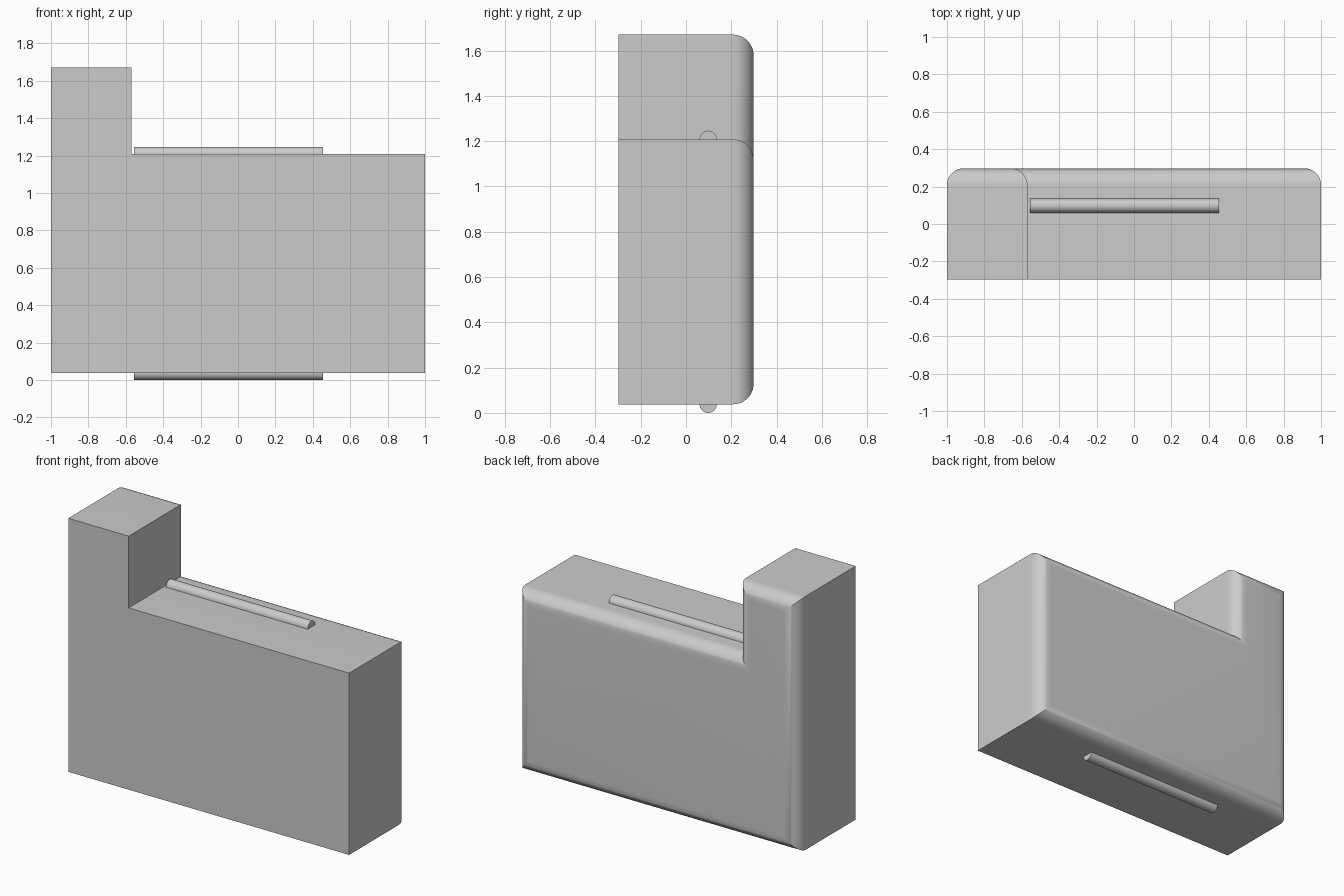
import bpy, bmesh, math

cube = bpy.data.objects.get("Cube")
if cube:
    bpy.data.objects.remove(cube, do_unlink=True)

grey = bpy.data.materials.new("light_grey")
grey.use_nodes = True
colour = (0.6, 0.6, 0.6, 1)
grey.diffuse_color = colour
grey.node_tree.nodes["Principled BSDF"].inputs["Base Color"].default_value = colour


def finish(name, bm):
    bmesh.ops.recalc_face_normals(bm, faces=bm.faces)
    mesh = bpy.data.meshes.new(name)
    bm.to_mesh(mesh)
    bm.free()
    mesh.materials.append(grey)
    obj = bpy.data.objects.new(name, mesh)
    bpy.context.collection.objects.link(obj)
    bpy.ops.object.select_all(action='DESELECT')
    obj.select_set(True)
    bpy.context.view_layer.objects.active = obj
    bpy.ops.object.shade_smooth_by_angle(angle=math.radians(30))
    return obj


def loft(bm, rings):
    # Join successive closed rings and cap both ends
    loops = [[bm.verts.new(p) for p in ring] for ring in rings]
    for a, b in zip(loops, loops[1:]):
        for i in range(len(a)):
            j = (i + 1) % len(a)
            bm.faces.new((a[i], a[j], b[j], b[i]))
    bm.faces.new(loops[0])
    bm.faces.new(loops[-1])


# Body: L-shaped outline, each corner with its inward direction
BOTTOM, STEP, TOP = 0.038, 1.208, 1.67
HALF_DEPTH, ROUND, SEGMENTS = 0.298, 0.09, 12
outline = [
    (-1, BOTTOM, 1, 1), (1, BOTTOM, -1, 1),
    (1, STEP, -1, -1), (-0.57, STEP, -1, -1),
    (-0.57, TOP, -1, -1), (-1, TOP, 1, -1),
]


def body_ring(y, inset):
    return [(x + dx * inset, y, z + dz * inset) for x, z, dx, dz in outline]


# Square front edge, quarter-round rim at the back
rings = [body_ring(-HALF_DEPTH, 0)]
for k in range(SEGMENTS + 1):
    a = math.pi / 2 * k / SEGMENTS
    rings.append(body_ring(HALF_DEPTH - ROUND + ROUND * math.sin(a),
                           ROUND * (1 - math.cos(a))))
bm = bmesh.new()
loft(bm, rings)
finish("body", bm)

# Half-round rails on the step and underneath
RAIL_Y, RAIL_R, RAIL_ENDS = 0.098, 0.038, (-0.555, 0.455)
for name, z, up in (("upper_rail", STEP, 1), ("lower_rail", BOTTOM, -1)):
    arc = [math.pi * k / 20 for k in range(21)]
    bm = bmesh.new()
    loft(bm, [[(x, RAIL_Y + RAIL_R * math.cos(a), z + up * RAIL_R * math.sin(a))
               for a in arc] for x in RAIL_ENDS])
    finish(name, bm)
